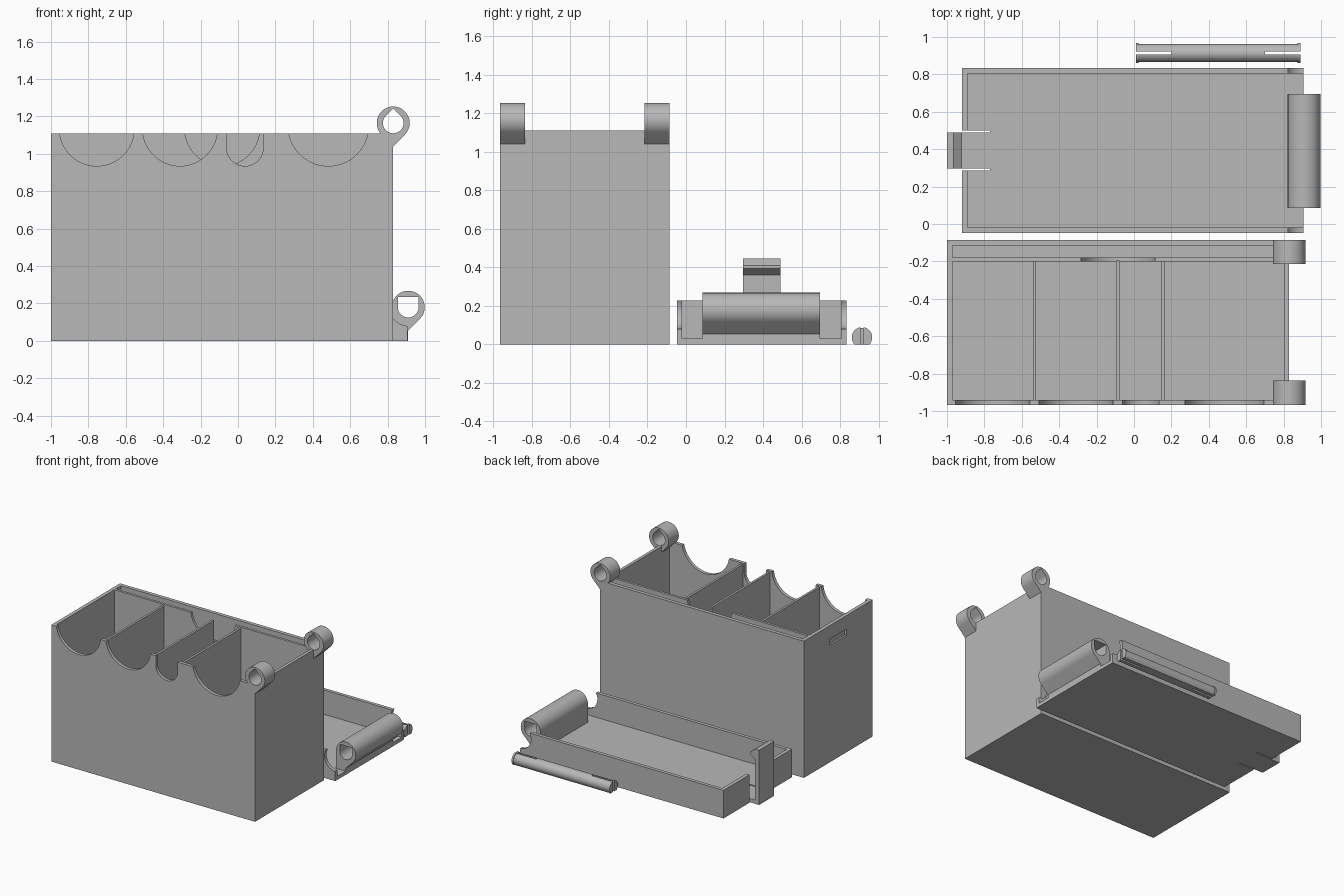
import bpy, bmesh, math

if "Cube" in bpy.data.objects:
    bpy.data.objects.remove(bpy.data.objects["Cube"])

grey = bpy.data.materials.new("plain_grey")
grey.diffuse_color = (0.48, 0.48, 0.48, 1)
grey.use_nodes = True
grey.node_tree.nodes["Principled BSDF"].inputs["Base Color"].default_value = grey.diffuse_color


def prism(name, pts, a, b, axis="y"):
    """Extrude a profile from a to b: (x, z) along y, or (y, z) along x."""
    bm = bmesh.new()
    put = (lambda p, t: (p[0], t, p[1])) if axis == "y" else (lambda p, t: (t, p[0], p[1]))
    lo = [bm.verts.new(put(p, a)) for p in pts]
    hi = [bm.verts.new(put(p, b)) for p in pts]
    n = len(pts)
    bm.faces.new(lo)
    bm.faces.new(hi[::-1])
    for i in range(n):
        j = (i + 1) % n
        bm.faces.new((lo[j], lo[i], hi[i], hi[j]))
    bmesh.ops.recalc_face_normals(bm, faces=bm.faces)
    me = bpy.data.meshes.new(name)
    bm.to_mesh(me)
    bm.free()
    me.materials.append(grey)
    ob = bpy.data.objects.new(name, me)
    bpy.context.collection.objects.link(ob)
    return ob


def block(name, x0, x1, y0, y1, z0, z1):
    return prism(name, [(x0, z0), (x1, z0), (x1, z1), (x0, z1)], y0, y1)


def arc(cx, cz, r, a0=0, a1=360, n=40):
    """Points on an arc; a full circle leaves out the repeated end point."""
    full = a1 - a0 == 360
    return [(cx + r * math.cos(math.radians(a0 + (a1 - a0) * i / n)),
             cz + r * math.sin(math.radians(a0 + (a1 - a0) * i / n)))
            for i in range(n if full else n + 1)]


def cut(ob, *cutters):
    bpy.context.view_layer.objects.active = ob
    for c in cutters:
        m = ob.modifiers.new("cut", "BOOLEAN")
        m.operation, m.solver, m.object = "DIFFERENCE", "EXACT", c
        bpy.ops.object.modifier_apply(modifier=m.name)
        bpy.data.objects.remove(c)
    return ob


# Box with main cavity, narrow back pocket and latch recess
body = block("box_body", -1, 0.83, -0.967, -0.085, 0, 1.11)
cut(body,
    block("c", -0.97, 0.805, -0.94, -0.20, 0.03, 1.5),
    block("c", -0.97, 0.805, -0.18, -0.115, 0.03, 1.5),
    block("c", -1.1, -0.985, -0.63, -0.42, 0.95, 1.0))
# Rounded finger notches in the front wall and the pocket wall
for x, z, r in ((-0.755, 1.135, 0.2), (-0.31, 1.135, 0.2), (0.483, 1.15, 0.215)):
    cut(body, prism("c", arc(x, z, r, n=64), -1.1, -0.92))
cut(body, prism("c", arc(0.037, 1.033, 0.098, 180, 360) + [(0.135, 1.3), (-0.061, 1.3)],
                -1.1, -0.92))
cut(body, prism("c", arc(-0.085, 1.135, 0.2, n=64), -0.21, -0.17))

# Dividers
for x in (-0.532, -0.086, 0.157):
    block("divider", x - 0.009, x + 0.009, -0.945, -0.195, 0.02, 1.1)

# Hinge knuckles on the box, with teardrop holes
cx, cz = 0.83, 1.165
for y in (-0.967, -0.215):
    knuckle = prism("box_hinge", arc(cx, cz, 0.088, -45, 217) + [(0.807, 1.06), (0.83, 1.04)],
                    y, y + 0.13)
    cut(knuckle, prism("c", arc(cx, cz, 0.055, 135, 405) + [(cx, cz + 0.078)],
                       y - 0.1, y + 0.3))

# Lid tray: open at the hinge end, slit around the clip
lid = block("lid", -0.92, 0.907, -0.048, 0.833, 0, 0.228)
cut(lid,
    block("c", -0.89, 1.2, -0.02, 0.805, 0.03, 0.5),
    prism("c", arc(0.91, 0.18, 0.1), -0.2, 1.0),
    block("c", -1.1, -0.77, 0.287, 0.50, -0.1, 0.5))

# Spring clip with hook
prism("lid_clip", [(-0.76, 0), (-0.76, 0.03), (-0.965, 0.03), (-0.965, 0.36), (-0.92, 0.395),
                   (-0.92, 0.41), (-0.965, 0.445), (-1, 0.445), (-1, 0)], 0.297, 0.49)

# Hinge barrel on the lid, with a flat-topped hole
cx, cz = 0.91, 0.18
barrel = prism("lid_hinge", arc(cx, cz, 0.088, -45, 180) + [(0.822, 0), (0.908, 0), (0.908, 0.053)],
               0.085, 0.695)
cut(barrel, prism("c", arc(cx, cz, 0.055, 180, 360) + [(cx + 0.055, 0.235), (cx - 0.055, 0.235)],
                  0, 0.8))


# Split hinge pin lying flat, with snap lips at the ends
def pin_profile(r):
    return [(y, z) for y, z in arc(0.914, 0.036, r, -40, 220)][:-1] + \
           [(0.914 - r * 0.75, 0), (0.914 + r * 0.75, 0)]


for name, r, x0, x1 in (("hinge_pin", 0.048, 0.022, 0.878),
                        ("pin_lip", 0.053, 0.01, 0.025), ("pin_lip", 0.053, 0.875, 0.89)):
    part = prism(name, pin_profile(r), x0, x1, "x")
    cut(part,
        block("c", -0.1, 0.20, 0.906, 0.922, -0.1, 0.2),
        block("c", 0.70, 1.0, 0.906, 0.922, -0.1, 0.2))

# Smooth curved faces, keep edges sharp
bpy.ops.object.select_all(action="DESELECT")
for ob in bpy.context.scene.objects:
    ob.select_set(True)
    bpy.context.view_layer.objects.active = ob
bpy.ops.object.shade_smooth_by_angle(angle=math.radians(30))
